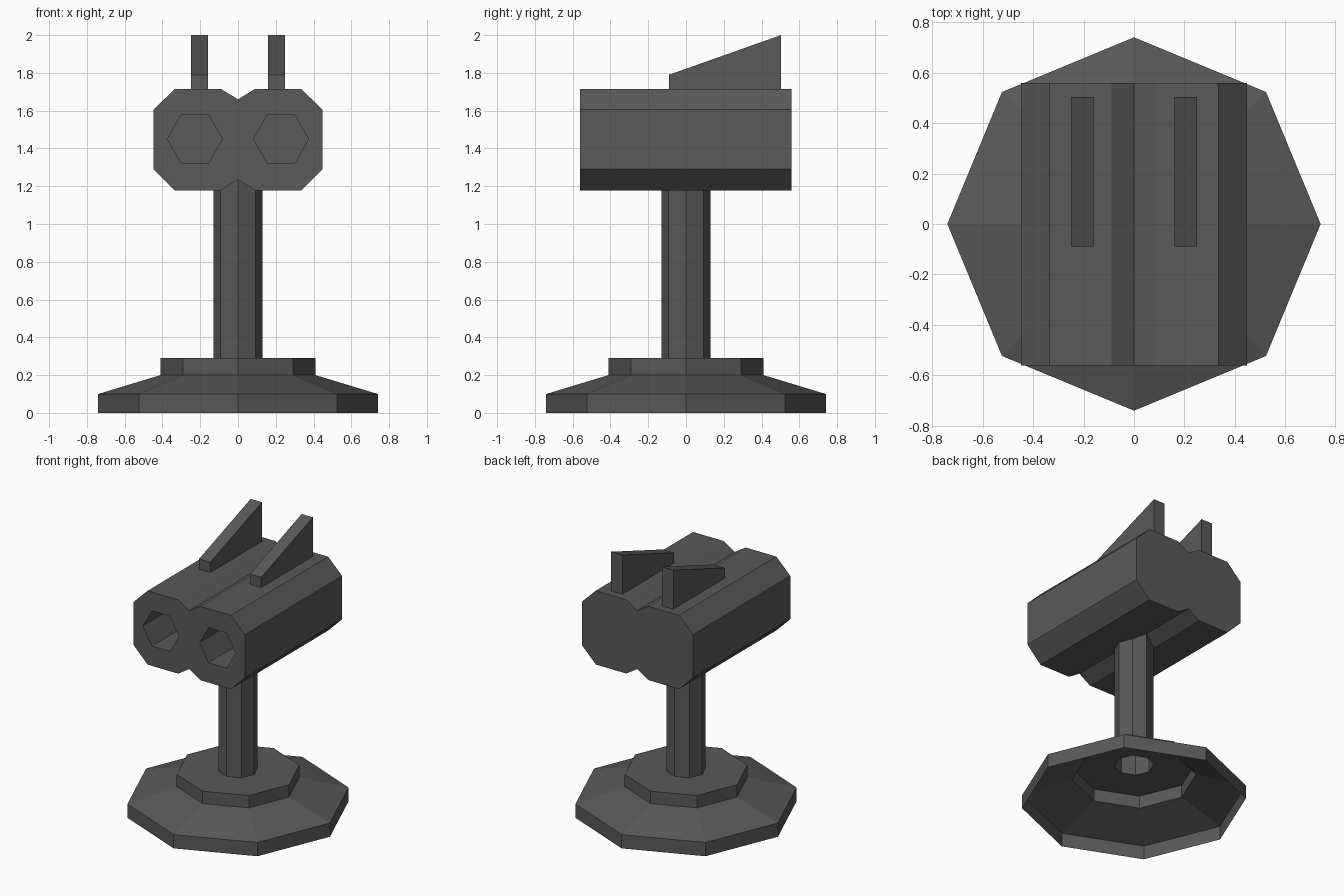
import bpy, bmesh, math
from mathutils import Vector

if "Cube" in bpy.data.objects:
    bpy.data.objects.remove(bpy.data.objects["Cube"])

grey = bpy.data.materials.new("dark_grey")
grey.diffuse_color = (0.1, 0.1, 0.1, 1)
grey.use_nodes = True
grey.node_tree.nodes["Principled BSDF"].inputs["Base Color"].default_value = grey.diffuse_color


def finish(name, bm):
    mesh = bpy.data.meshes.new(name)
    bm.to_mesh(mesh)
    bm.free()
    mesh.materials.append(grey)
    ob = bpy.data.objects.new(name, mesh)
    bpy.context.collection.objects.link(ob)
    return ob


def extrude_outlines(name, outlines, offset):
    """Closed prisms: each 3D outline pushed along offset."""
    bm = bmesh.new()
    for pts in outlines:
        face = bm.faces.new([bm.verts.new(p) for p in pts])
        ext = bmesh.ops.extrude_face_region(bm, geom=[face], use_keep_orig=True)
        moved = [v for v in ext["geom"] if isinstance(v, bmesh.types.BMVert)]
        bmesh.ops.translate(bm, verts=moved, vec=Vector(offset))
    bmesh.ops.recalc_face_normals(bm, faces=bm.faces)
    return finish(name, bm)


def lathe(name, profile, sides=8):
    """Open shell turned about z from (radius, z) points listed bottom to top."""
    bm = bmesh.new()
    rings = []
    for r, z in profile:
        rings.append([bm.verts.new((r * math.cos(math.tau * i / sides),
                                    r * math.sin(math.tau * i / sides), z))
                      for i in range(sides)])
    for low, high in zip(rings, rings[1:]):
        for i in range(sides):
            j = (i + 1) % sides
            bm.faces.new((low[i], low[j], high[j], high[i]))
    return finish(name, bm)


# Hollow stepped foot and hollow post
POST_R = 0.13
lathe("base", [(0.74, 0), (0.74, 0.1), (0.41, 0.2), (0.41, 0.29), (POST_R, 0.29)])
lathe("post", [(POST_R, 0.29), (POST_R, 1.26)])

# Twin-barrel head: half outline mirrored across x
half = [(0, 1.235), (0.09, 1.178), (0.335, 1.178), (0.447, 1.29),
        (0.447, 1.605), (0.335, 1.715), (0.09, 1.715), (0, 1.66)]
outline = half + [(-x, z) for x, z in half[-2:0:-1]]
head = extrude_outlines("head", [[(x, -0.56, z) for x, z in outline]], (0, 1.118, 0))

# Hexagonal barrel bores
bores = [[(s * 0.228 + 0.145 * math.cos(math.tau * i / 6), -0.7,
           1.45 + 0.147 * math.sin(math.tau * i / 6)) for i in range(6)]
         for s in (-1, 1)]
cutter = extrude_outlines("bore_cutter", bores, (0, 0.8, 0))
cutter.hide_render = True
cut = head.modifiers.new("bores", 'BOOLEAN')
cut.operation = 'DIFFERENCE'
cut.solver = 'EXACT'
cut.object = cutter
bpy.context.view_layer.objects.active = head
bpy.ops.object.modifier_apply(modifier=cut.name)
bpy.data.objects.remove(cutter)

# Wedge fins on top
fin = [(-0.09, 1.71), (0.503, 1.71), (0.503, 2.0), (-0.09, 1.79)]
for side, x in (("left", -0.25), ("right", 0.16)):
    extrude_outlines(side + "_fin", [[(x, y, z) for y, z in fin]], (0.09, 0, 0))
